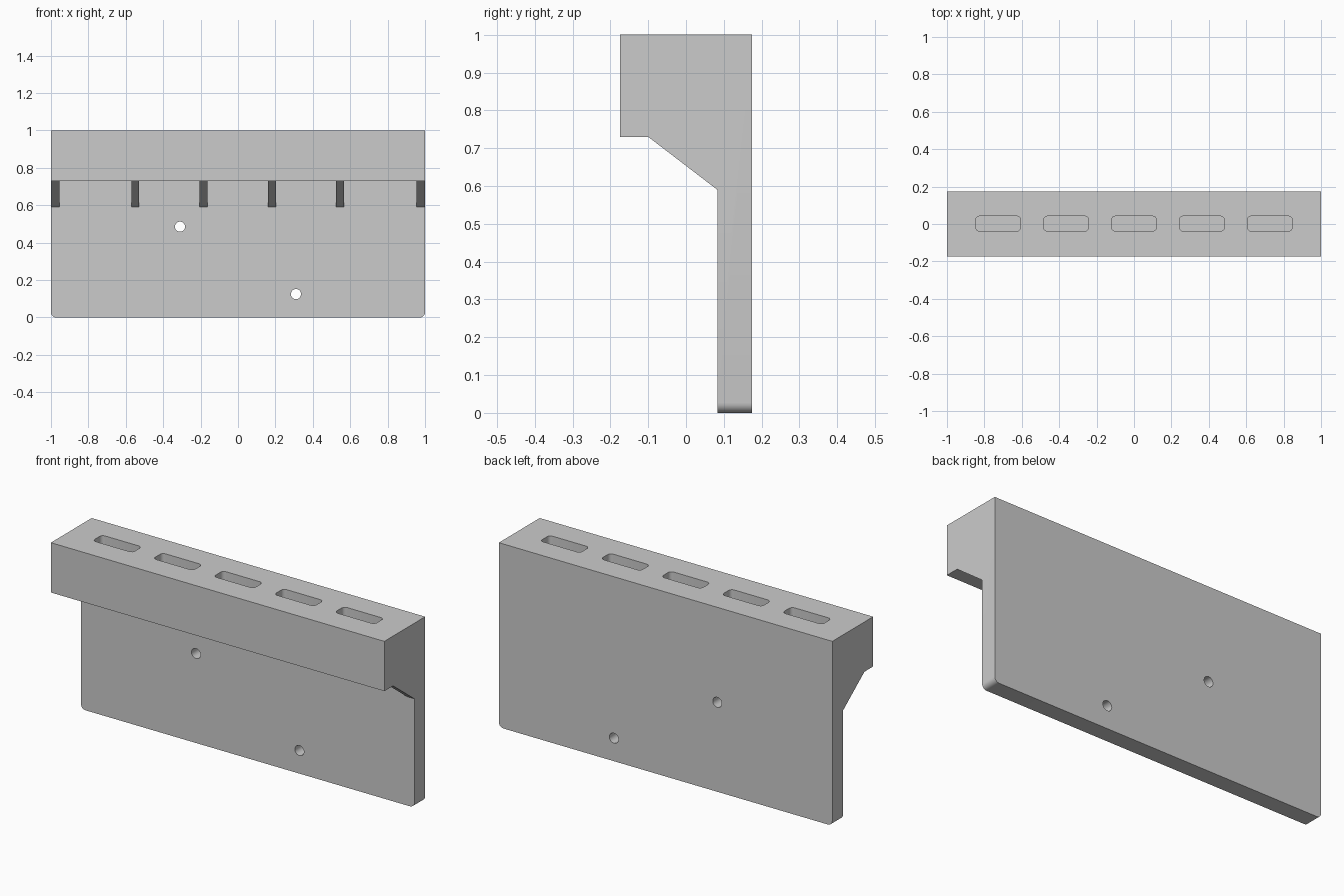
import bpy, bmesh, math
from mathutils import Vector

if "Cube" in bpy.data.objects:
    bpy.data.objects.remove(bpy.data.objects["Cube"])


def extrude(name, points, step):
    """Solid made by extruding a planar outline along a vector."""
    bm = bmesh.new()
    face = bm.faces.new([bm.verts.new(p) for p in points])
    new = bmesh.ops.extrude_face_region(bm, geom=[face])["geom"]
    verts = [v for v in new if isinstance(v, bmesh.types.BMVert)]
    bmesh.ops.translate(bm, verts=verts, vec=Vector(step))
    bmesh.ops.recalc_face_normals(bm, faces=bm.faces)
    mesh = bpy.data.meshes.new(name)
    bm.to_mesh(mesh)
    bm.free()
    obj = bpy.data.objects.new(name, mesh)
    bpy.context.collection.objects.link(obj)
    return obj


def apply_all(obj):
    bpy.context.view_layer.objects.active = obj
    for mod in list(obj.modifiers):
        bpy.ops.object.modifier_apply(modifier=mod.name)


def combine(obj, tool, operation):
    mod = obj.modifiers.new(operation.lower(), 'BOOLEAN')
    mod.operation, mod.solver, mod.object = operation, 'EXACT', tool
    apply_all(obj)
    bpy.data.objects.remove(tool)


def round_edges(obj, pick, radius, segments):
    """Bevel the edges chosen by a test on their two end points."""
    bm = bmesh.new()
    bm.from_mesh(obj.data)
    edges = [e for e in bm.edges if pick(e.verts[0].co, e.verts[1].co)]
    bmesh.ops.bevel(bm, geom=edges, offset=radius, segments=segments,
                    profile=0.5, affect='EDGES')
    bm.to_mesh(obj.data)
    bm.free()


FRONT, BACK, PLATE = -0.175, 0.175, 0.083
LEDGE, RIB_FOOT = 0.73, 0.59

# Back plate with overhanging head, bottom corners rounded
profile = [(PLATE, 0), (BACK, 0), (BACK, 1), (FRONT, 1), (FRONT, LEDGE), (PLATE, LEDGE)]
holder = extrude("wall_holder", [(-1, y, z) for y, z in profile], (2, 0, 0))
round_edges(holder, lambda a, b: a.z < 0.01 and b.z < 0.01 and abs(a.x - b.x) < 0.01,
            0.027, 6)

# Support ribs under the head
rib = [(-0.1, LEDGE), (PLATE, RIB_FOOT), (0.13, RIB_FOOT), (0.13, 0.8), (-0.1, 0.8)]
for x in (-1, -0.57, -0.205, 0.16, 0.525, 0.955):
    tool = extrude("rib", [(x, y, z) for y, z in rib],
                   (0.045 if abs(x) > 0.9 else 0.042, 0, 0))
    combine(holder, tool, 'UNION')

# Rounded slots in the top
for i in range(5):
    x = (i - 2) * 0.363
    corners = [(x - 0.12, -0.038), (x + 0.12, -0.038), (x + 0.12, 0.042), (x - 0.12, 0.042)]
    tool = extrude("slot_cutter", [(cx, cy, 0.8) for cx, cy in corners], (0, 0, 0.3))
    round_edges(tool, lambda a, b: abs(a.z - b.z) > 0.1, 0.02, 4)
    combine(holder, tool, 'DIFFERENCE')

# Screw holes through the plate
for x, z in ((-0.31, 0.485), (0.31, 0.125)):
    ring = [(x + 0.027 * math.cos(t * math.tau / 32), 0,
             z + 0.027 * math.sin(t * math.tau / 32)) for t in range(32)]
    combine(holder, extrude("hole_cutter", ring, (0, 0.3, 0)), 'DIFFERENCE')

# Smooth round parts, keep hard edges
bpy.ops.object.select_all(action='DESELECT')
holder.select_set(True)
bpy.context.view_layer.objects.active = holder
bpy.ops.object.shade_smooth_by_angle(angle=math.radians(30))
